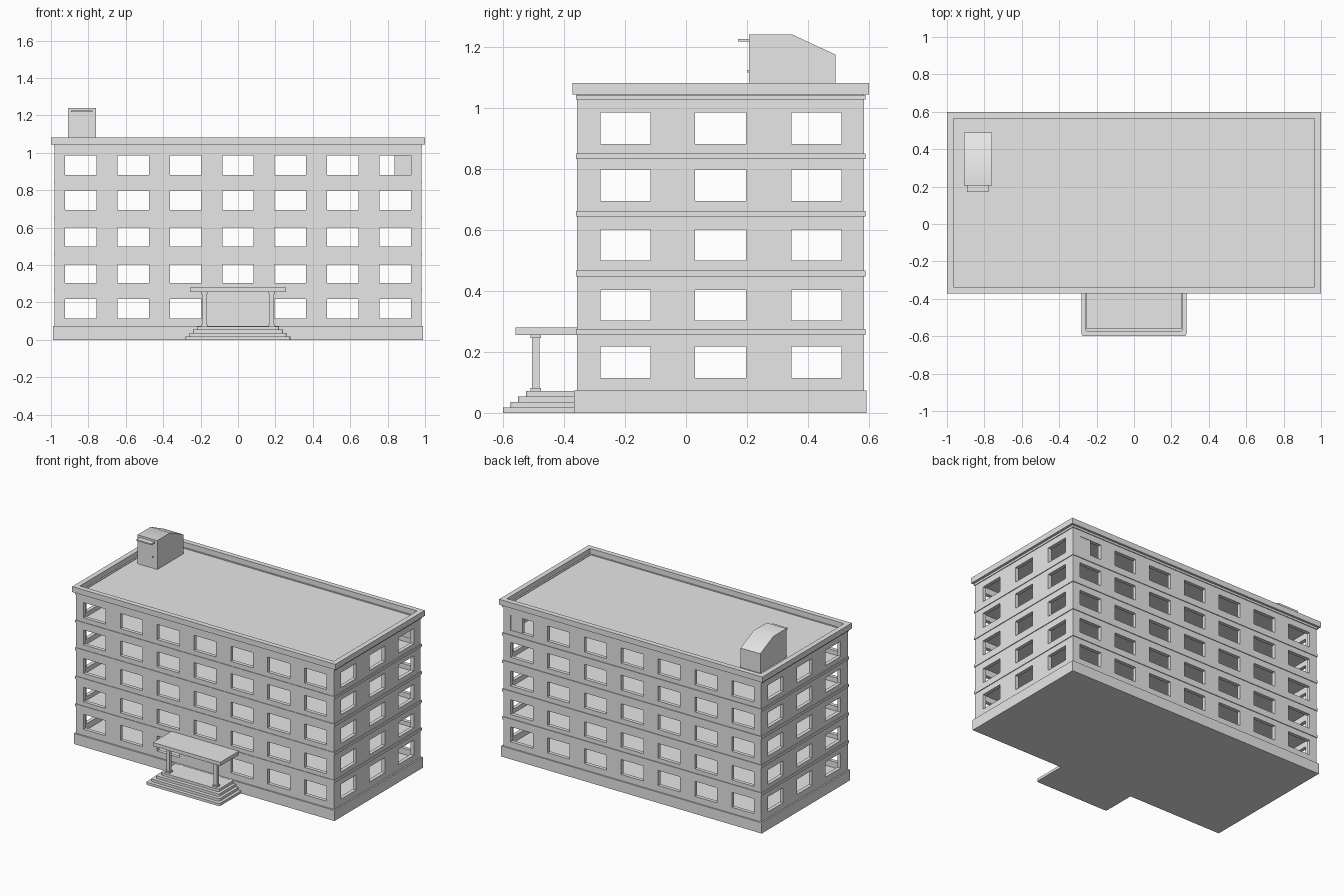
import bpy, bmesh, math
from mathutils import Vector

cube = bpy.data.objects.get("Cube")
if cube:
    bpy.data.objects.remove(cube, do_unlink=True)

grey = bpy.data.materials.new("plain_grey")
grey.use_nodes = True
grey.diffuse_color = (0.8, 0.8, 0.8, 1)
grey.node_tree.nodes["Principled BSDF"].inputs["Base Color"].default_value = (0.8, 0.8, 0.8, 1)


def finish(name, bm):
    me = bpy.data.meshes.new(name)
    bm.to_mesh(me)
    bm.free()
    me.materials.append(grey)
    ob = bpy.data.objects.new(name, me)
    bpy.context.collection.objects.link(ob)
    return ob


def box(name, x, y, z, round_front=0):
    bm = bmesh.new()
    bmesh.ops.create_cube(bm, size=1)
    for v in bm.verts:
        v.co = [r[0] if c < 0 else r[1] for c, r in zip(v.co, (x, y, z))]
    if round_front:
        edges = [e for e in bm.edges
                 if all(abs(v.co.y - y[0]) < 1e-5 for v in e.verts)
                 and abs(e.verts[0].co.z - e.verts[1].co.z) > 1e-4]
        bmesh.ops.bevel(bm, geom=edges, offset=round_front, segments=3,
                        profile=0.5, affect='EDGES')
    return finish(name, bm)


def ring(name, x, y, z, width):
    """Rectangular frame running round the building."""
    bm = bmesh.new()
    corners = [(x[0], y[0], 1, 1), (x[1], y[0], -1, 1),
               (x[1], y[1], -1, -1), (x[0], y[1], 1, -1)]
    loops = []
    for inset, h in ((0, z[0]), (0, z[1]), (width, z[1]), (width, z[0])):
        loops.append([bm.verts.new((cx + sx * inset, cy + sy * inset, h))
                      for cx, cy, sx, sy in corners])
    for k in range(4):
        a, b = loops[k], loops[(k + 1) % 4]
        for i in range(4):
            j = (i + 1) % 4
            bm.faces.new((a[i], a[j], b[j], b[i]))
    bmesh.ops.recalc_face_normals(bm, faces=bm.faces)
    return finish(name, bm)


# Storey layout
WX, WY, WZ = (-0.98, 0.98), (-0.357, 0.583), (0.07, 1.045)
ROWS = [(0.115, 0.218), (0.303, 0.403), (0.499, 0.601), (0.695, 0.797), (0.881, 0.985)]
LONG = [(0.28 * i - 0.084, 0.28 * i + 0.084) for i in range(-3, 4)]
SHORT = [(-0.28, -0.117), (0.03, 0.196), (0.345, 0.509)]
BANDS = [(0.256, 0.275), (0.447, 0.466), (0.643, 0.662), (0.832, 0.85), (1.027, 1.041)]


def wall(name, along, span, pos, outward, windows, closed=()):
    """Wall sheet with open window cells, thickened inwards."""
    us = sorted([*span, *(u for w in windows for u in w)])
    zs = sorted([*WZ, *(z for r in ROWS for z in r)])
    bm = bmesh.new()
    grid = [[bm.verts.new((u, pos, z) if along == 'x' else (pos, u, z)) for z in zs] for u in us]
    for i in range(len(us) - 1):
        for j in range(len(zs) - 1):
            if i % 2 and j % 2 and (i // 2, j // 2) not in closed:
                continue
            f = bm.faces.new((grid[i][j], grid[i + 1][j], grid[i + 1][j + 1], grid[i][j + 1]))
            f.normal_update()
            if f.normal.dot(Vector(outward)) < 0:
                f.normal_flip()
    ob = finish(name, bm)
    mod = ob.modifiers.new("thickness", 'SOLIDIFY')
    mod.thickness = 0.025
    mod.offset = -1
    return ob


# Walls; the middle of the front ground floor is closed behind the porch
wall("front_wall", 'x', WX, WY[0], (0, -1, 0), LONG, closed=[(3, 0)])
wall("back_wall", 'x', WX, WY[1], (0, 1, 0), LONG)
wall("right_wall", 'y', WY, WX[1], (1, 0, 0), SHORT)
wall("left_wall", 'y', WY, WX[0], (-1, 0, 0), SHORT)
box("back_window_infill", (0.837, 0.924), (0.56, 0.58), ROWS[4])

# Plinth, string courses and floors
box("plinth", (-0.99, 0.99), (-0.367, 0.592), (0, 0.073))
for i, z in enumerate(BANDS):
    ring(f"string_course_{i + 1}", (-0.985, 0.985), (-0.361, 0.588), z, 0.015)
    box(f"floor_slab_{i + 1}", (-0.965, 0.965), (-0.345, 0.57), z)

# Roof edge
ring("parapet", (-1, 1), (-0.372, 0.6), (1.043, 1.081), 0.035)

# Porch steps, columns and canopy
for i in range(4):
    d = 0.025 * i
    w = 0.28 - 0.02 * i
    box(f"entrance_step_{i + 1}", (-w, w), (d - 0.6, -0.36),
        (0.018 * i, 0.018 * (i + 1)), round_front=0.012)
for side, s in (("left", 1), ("right", -1)):
    for part, r, z in (("shaft", 0.012, (0.072, 0.256)), ("base", 0.017, (0.072, 0.082)),
                       ("capital", 0.017, (0.245, 0.256))):
        box(f"{side}_column_{part}", (s * 0.18 - r, s * 0.18 + r), (-0.492 - r, -0.492 + r), z)
box("porch_canopy", (-0.256, 0.256), (-0.558, -0.35), (0.255, 0.28))

# Rooftop stair house with sloping back
bm = bmesh.new()
profile = [(0.207, 1.04), (0.49, 1.04), (0.49, 1.174), (0.348, 1.24), (0.207, 1.24)]
side = bm.faces.new([bm.verts.new((-0.908, y, z)) for y, z in profile])
new = bmesh.ops.extrude_face_region(bm, geom=[side])["geom"]
bmesh.ops.translate(bm, vec=(0.15, 0, 0), verts=[g for g in new if isinstance(g, bmesh.types.BMVert)])
bmesh.ops.recalc_face_normals(bm, faces=bm.faces)
house = finish("stair_house", bm)
bpy.ops.object.select_all(action='DESELECT')
house.select_set(True)
bpy.context.view_layer.objects.active = house
bpy.ops.object.shade_smooth_by_angle(angle=math.radians(30))
box("stair_house_canopy", (-0.892, -0.778), (0.17, 0.21), (1.217, 1.226))
box("stair_house_door_handle", (-0.797, -0.789), (0.201, 0.21), (1.115, 1.123))
